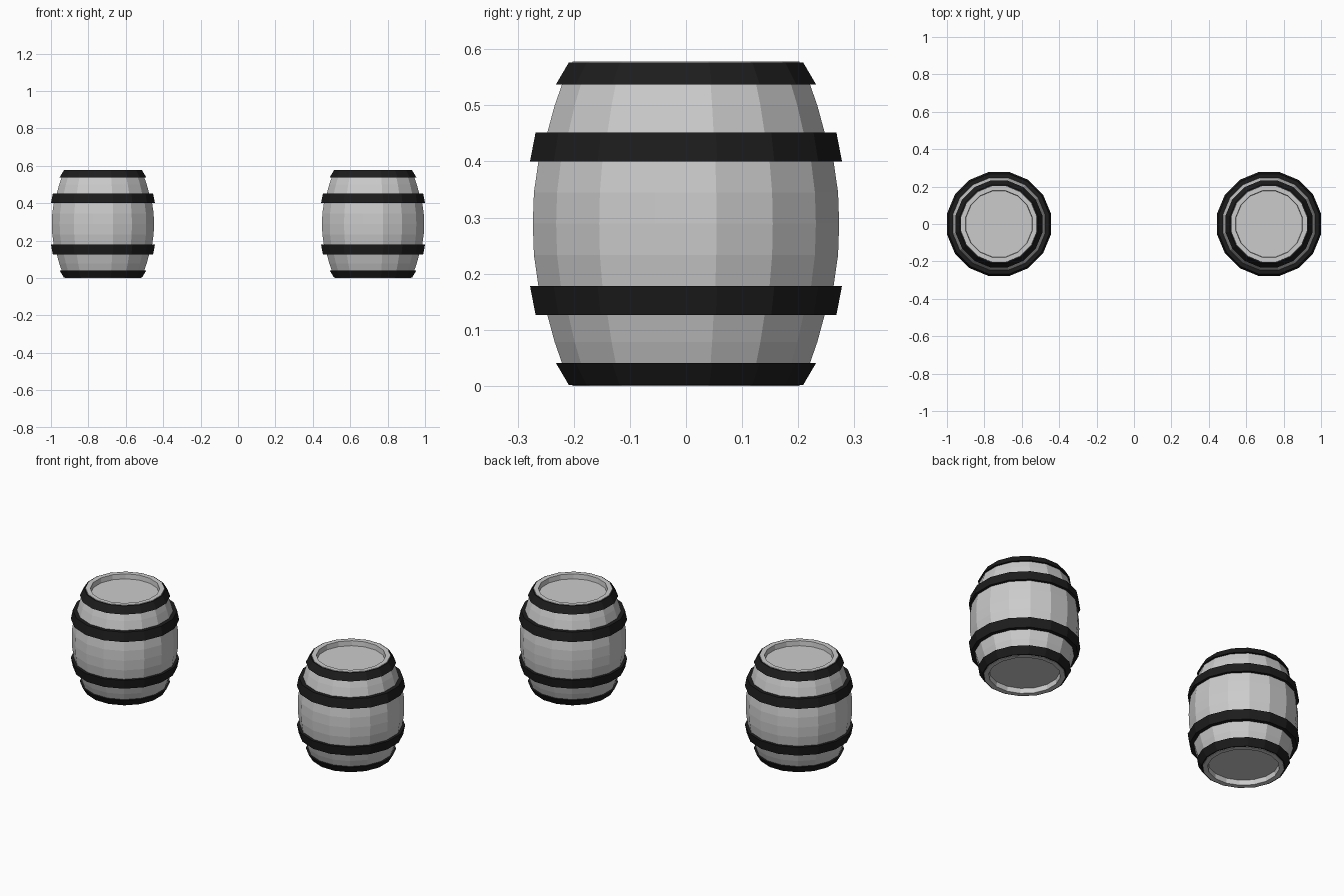
import bpy, bmesh, math

if "Cube" in bpy.data.objects:
    bpy.data.objects.remove(bpy.data.objects["Cube"])

SIDES = 16
H = 0.578                                   # barrel height
K = 1 / math.cos(math.pi / SIDES)           # flat-to-flat -> corner radius

hoop_mat = bpy.data.materials.new("dark_iron")
hoop_mat.diffuse_color = (0.012, 0.012, 0.012, 1)
hoop_mat.use_nodes = True
hoop_mat.node_tree.nodes["Principled BSDF"].inputs["Base Color"].default_value = hoop_mat.diffuse_color


def lathe(name, profile, cx, closed=False, mat=None):
    """Revolve (radius, z) points into a flat-faced solid at x = cx."""
    bm = bmesh.new()
    rings = []
    for r, z in profile:
        ring = []
        for i in range(SIDES):
            a = 2 * math.pi * (i + 0.5) / SIDES
            ring.append(bm.verts.new((r * K * math.cos(a), r * K * math.sin(a), z)))
        rings.append(ring)
    pairs = list(zip(rings, rings[1:]))
    if closed:
        pairs.append((rings[-1], rings[0]))
    else:
        bm.faces.new(rings[0])
        bm.faces.new(rings[-1])
    for a, b in pairs:
        for i in range(SIDES):
            j = (i + 1) % SIDES
            bm.faces.new((a[i], a[j], b[j], b[i]))
    bmesh.ops.recalc_face_normals(bm, faces=bm.faces[:])
    me = bpy.data.meshes.new(name)
    bm.to_mesh(me)
    bm.free()
    ob = bpy.data.objects.new(name, me)
    ob.location.x = cx
    bpy.context.collection.objects.link(ob)
    if mat:
        me.materials.append(mat)
    return ob


def flip(profile):
    return [(r, H - z) for r, z in reversed(profile)]


# upper half of the staves, rim and recessed lid
upper = [(0.271, 0.345), (0.263, 0.40), (0.247, 0.452), (0.234, 0.50),
         (0.220, 0.54), (0.202, H), (0.178, H), (0.176, H - 0.028)]
body = flip(upper) + [(0.273, H / 2)] + upper

# hoop cross-sections (upper half)
belly_hoop = [(0.255, 0.40), (0.278, 0.40), (0.268, 0.452), (0.240, 0.452)]
end_hoop = [(0.215, 0.537), (0.232, 0.537), (0.209, 0.576), (0.198, 0.576)]

for side, cx in (("left", -0.722), ("right", 0.722)):
    lathe(side + "_barrel_body", body, cx)
    for label, sec in (("belly_hoop", belly_hoop), ("end_hoop", end_hoop)):
        lathe(f"{side}_upper_{label}", sec, cx, True, hoop_mat)
        lathe(f"{side}_lower_{label}", flip(sec), cx, True, hoop_mat)
